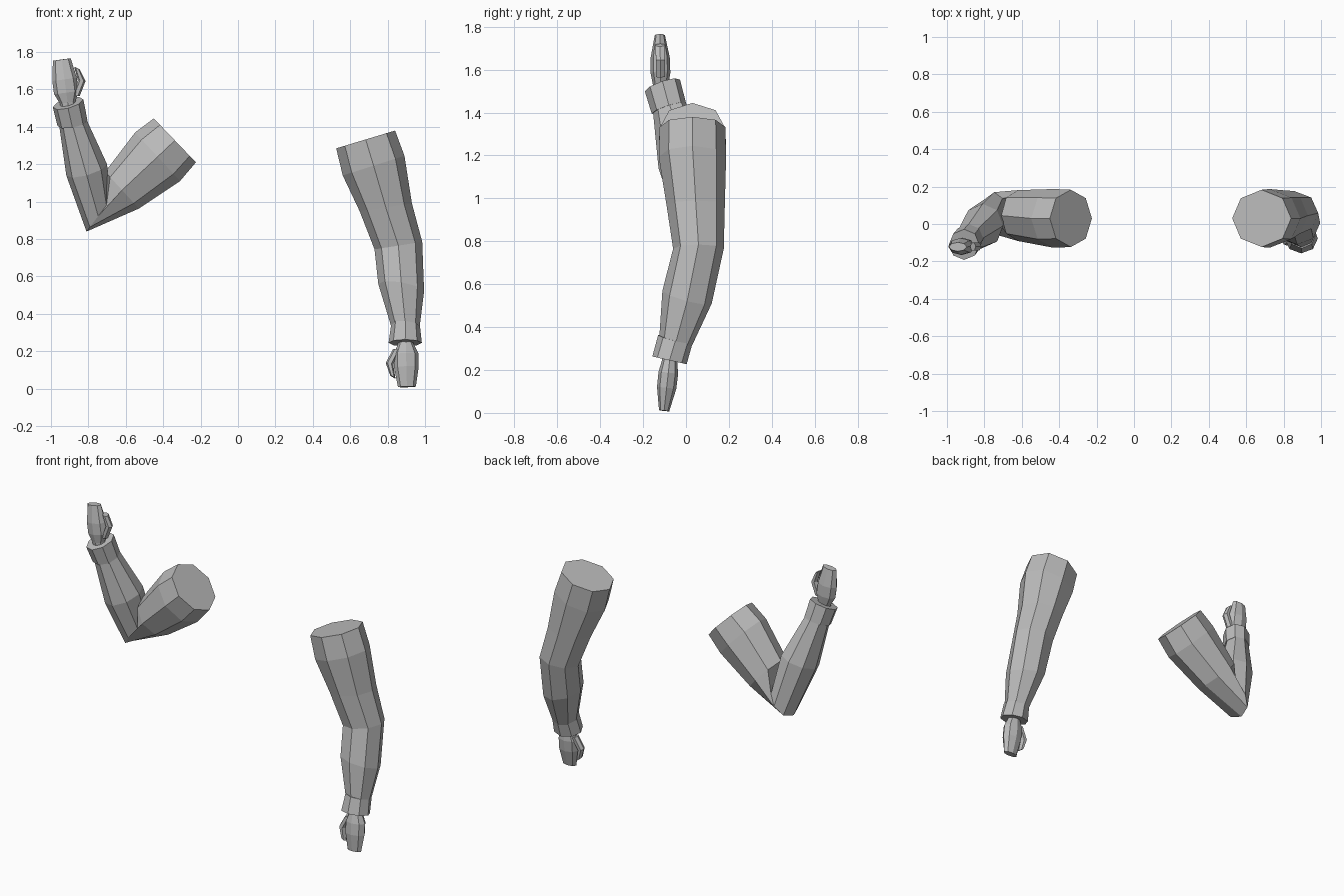
import bpy
import bmesh
from math import cos, sin, tau
from mathutils import Vector

cube = bpy.data.objects.get("Cube")
if cube:
    bpy.data.objects.remove(cube, do_unlink=True)

# One plain grey for everything
grey = bpy.data.materials.new("plain grey")
grey.use_nodes = True
colour = (0.5, 0.5, 0.5, 1)
grey.diffuse_color = colour
grey.node_tree.nodes["Principled BSDF"].inputs["Base Color"].default_value = colour


def loft(name, rings, sides=8):
    """Skin flat-faced rings, each given as centre, half width vector, half depth vector."""
    bm = bmesh.new()
    loops = []
    for centre, u, v in rings:
        angles = [tau * i / sides for i in range(sides)]
        loops.append([bm.verts.new(centre + u * cos(a) + v * sin(a)) for a in angles])
    for low, high in zip(loops, loops[1:]):
        for i in range(sides):
            j = (i + 1) % sides
            bm.faces.new((low[i], low[j], high[j], high[i]))
    bm.faces.new(loops[0])
    bm.faces.new(loops[-1])
    bmesh.ops.recalc_face_normals(bm, faces=bm.faces[:])
    mesh = bpy.data.meshes.new(name)
    bm.to_mesh(mesh)
    bm.free()
    mesh.materials.append(grey)
    obj = bpy.data.objects.new(name, mesh)
    bpy.context.collection.objects.link(obj)
    return obj


def ring(inner, outer, y, depth, tilt=0):
    """Ring between two opposite (x, z) corners, with its y centre, half depth and tilt."""
    a = Vector((inner[0], y, inner[1]))
    b = Vector((outer[0], y, outer[1]))
    return (a + b) / 2, (b - a) / 2, Vector((0, depth, tilt))


def hand(side, wrist, tip):
    """Mitten hand with a bent thumb, pointing from wrist to tip."""
    wrist, tip = Vector(wrist), Vector(tip)
    axis = (tip - wrist).normalized()
    out = Vector((0, 1, 0)).cross(axis).normalized()
    deep = axis.cross(out)
    length = (tip - wrist).length

    palm = [(-0.1, 0.04, 0.034), (0.02, 0.042, 0.036), (0.25, 0.066, 0.046),
            (0.55, 0.066, 0.045), (1, 0.048, 0.024)]
    loft(side + "_hand", [(wrist + axis * length * t, out * w, deep * d)
                          for t, w, d in palm])

    # Thumb sections: inner and outer corners as (outward, along)
    thumb = [((0.03, 0.04), (0.068, 0.03)),
             ((0.07, 0.115), (0.11, 0.105)),
             ((0.06, 0.19), (0.088, 0.172))]
    sections = []
    for inner, outer in thumb:
        a, b = [wrist + out * o + axis * l for o, l in (inner, outer)]
        sections.append(((a + b) / 2, (b - a) / 2, deep * 0.024))
    loft(side + "_thumb", sections, 6)


# Left arm, hanging down
loft("left_arm", [
    ring((0.525, 1.285), (0.84, 1.38), 0.03, 0.153),
    ring((0.56, 1.14), (0.89, 1.245), 0.03, 0.157),
    ring((0.65, 0.95), (0.93, 0.99), 0.045, 0.136),
    ring((0.73, 0.745), (0.985, 0.785), 0.058, 0.118),
    ring((0.75, 0.56), (0.995, 0.52), 0.005, 0.115, -0.03),
    ring((0.82, 0.33), (0.97, 0.32), -0.05, 0.075, -0.018),
])
loft("left_cuff", [
    ring((0.82, 0.35), (0.973, 0.335), -0.05, 0.08, -0.02),
    ring((0.805, 0.245), (0.983, 0.245), -0.077, 0.08, -0.018),
])
hand("left", (0.897, -0.076, 0.245), (0.903, -0.102, 0.01))

# Right arm, bent up at the elbow
loft("right_arm", [
    ring((-0.45, 1.445), (-0.225, 1.21), 0.03, 0.153),
    ring((-0.55, 1.37), (-0.31, 1.11), 0.03, 0.157),
    ring((-0.71, 1.16), (-0.53, 0.963), 0.045, 0.136),
    ring((-0.685, 1.005), (-0.81, 0.84), 0.058, 0.112),
    ring((-0.7, 1.2), (-0.918, 1.14), -0.01, 0.118, 0.03),
    ring((-0.815, 1.45), (-0.958, 1.42), -0.08, 0.075, 0.02),
])
loft("right_cuff", [
    ring((-0.805, 1.435), (-0.965, 1.405), -0.08, 0.08, 0.025),
    ring((-0.827, 1.547), (-0.99, 1.505), -0.11, 0.082, 0.027),
])
hand("right", (-0.91, -0.118, 1.525), (-0.942, -0.122, 1.76))
